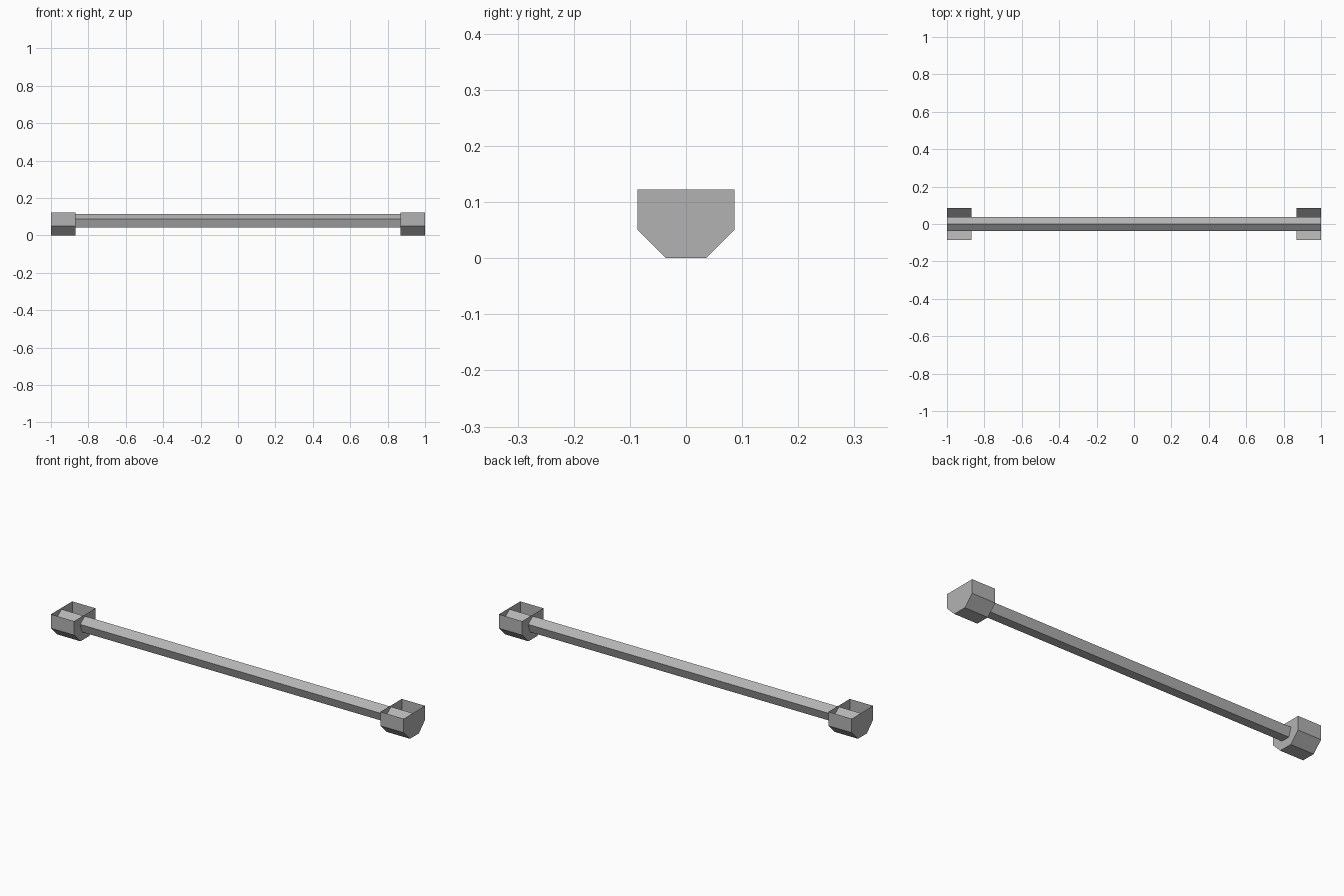
import bpy
import math

if "Cube" in bpy.data.objects:
    bpy.data.objects.remove(bpy.data.objects["Cube"])

grey = bpy.data.materials.new("mid_grey")
grey.diffuse_color = (0.45, 0.45, 0.45, 1)
grey.use_nodes = True
grey.node_tree.nodes["Principled BSDF"].inputs["Base Color"].default_value = grey.diffuse_color


def extrude_x(name, profile, x0, x1, closed, capped):
    """Sweep an anticlockwise (y, z) profile along x; an open one skips its last edge."""
    n = len(profile)
    verts = [(x, y, z) for x in (x0, x1) for y, z in profile]
    faces = [(i, (i + 1) % n, (i + 1) % n + n, i + n)
             for i in range(n if closed else n - 1)]
    if capped:
        faces += [tuple(range(n))[::-1], tuple(range(n, 2 * n))]
    mesh = bpy.data.meshes.new(name)
    mesh.from_pydata(verts, [], faces)
    mesh.materials.append(grey)
    mesh.update()
    obj = bpy.data.objects.new(name, mesh)
    bpy.context.collection.objects.link(obj)


# Five-sided rail with a ridge on top; its ends are hidden by the brackets
RAIL_R, RAIL_Z = 0.04, 0.075
pentagon = [(RAIL_R * math.cos(math.radians(90 + 72 * i)),
             RAIL_Z + RAIL_R * math.sin(math.radians(90 + 72 * i)))
            for i in range(5)]
extrude_x("rail", pentagon, -1.0, 1.0, closed=True, capped=False)

# Open-topped brackets: lower part of an octagon, closed at both ends
A = 0.0865                              # half width
H = A * math.tan(math.radians(22.5))    # half side
bracket = [(-A, A + H), (-A, A - H), (-H, 0), (H, 0), (A, A - H), (A, A + H)]
for side, x0, x1 in (("left", -1.0, -0.868), ("right", 0.868, 1.0)):
    extrude_x(side + "_bracket", bracket, x0, x1, closed=False, capped=True)
